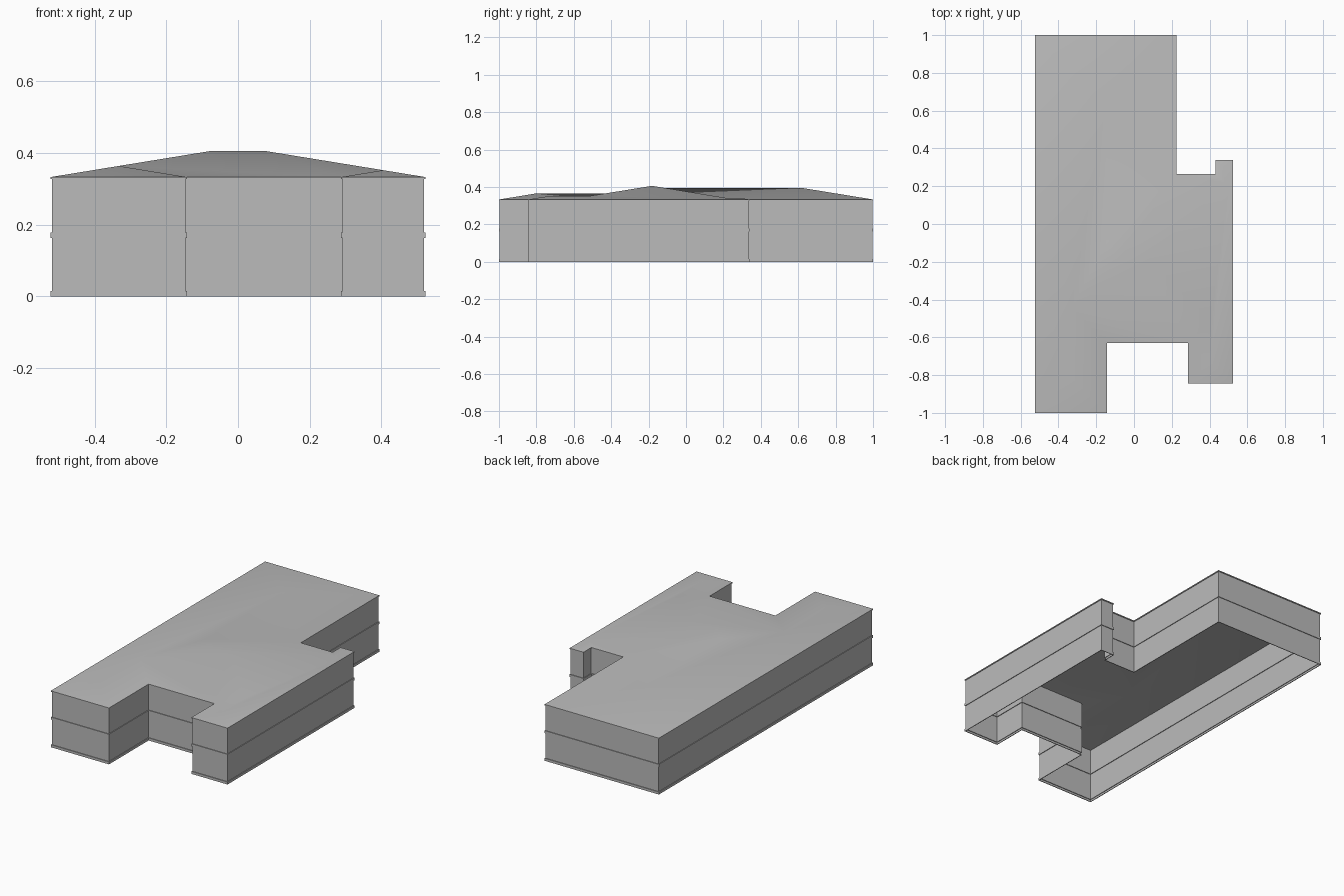
import bpy
from mathutils import Vector

cube = bpy.data.objects.get("Cube")
if cube:
    bpy.data.objects.remove(cube, do_unlink=True)

EAVE, PEAK, LIP = 0.333, 0.406, 0.004

# Outer footprint, counter-clockwise from the front right corner
OUTLINE = [(-.523, -1), (-.143, -1), (-.143, -.63), (.287, -.63),
           (.287, -.845), (.523, -.845), (.523, .34), (.432, .34),
           (.432, .266), (.224, .266), (.224, 1), (-.523, 1)]
CORNERS = [Vector(p) for p in OUTLINE]
COUNT = len(CORNERS)

grey = bpy.data.materials.new("plain_grey")
grey.use_nodes = True
grey.diffuse_color = (0.5, 0.5, 0.5, 1)
grey.node_tree.nodes["Principled BSDF"].inputs["Base Color"].default_value = (0.5, 0.5, 0.5, 1)


def inset(i, d):
    """Footprint corner i moved inward by d from both its edges."""
    into = (CORNERS[i] - CORNERS[i - 1]).normalized()
    out = (CORNERS[(i + 1) % COUNT] - CORNERS[i]).normalized()
    n = into + out
    return CORNERS[i] + Vector((-n.y, n.x)) * d


def make(name, verts, faces):
    mesh = bpy.data.meshes.new(name)
    mesh.from_pydata(verts, [], faces)
    mesh.materials.append(grey)
    obj = bpy.data.objects.new(name, mesh)
    bpy.context.collection.objects.link(obj)
    return obj


# Walls: one profile with base, middle and eave bands, swept round the footprint
profile = [(LIP, 0)]
for low, high in ((0, .015), (.163, .178), (.327, EAVE)):
    if low:
        profile.append((LIP, low))
    profile += [(0, low), (0, high)]
    if high < EAVE:
        profile.append((LIP, high))
verts = [(*inset(i, d), z) for d, z in profile for i in range(COUNT)]
faces = []
for row in range(len(profile) - 1):
    for i in range(COUNT):
        j = (i + 1) % COUNT
        a, b = row * COUNT, (row + 1) * COUNT
        faces.append((a + i, a + j, b + j, b + i))
make("walls_with_bands", verts, faces)

# Hipped roof: equal slopes rise from every eave and meet on ridges
A, B, C, D, E, F, G, H, I, J, K, L = range(COUNT)
half_depth = (CORNERS[J].y - CORNERS[C].y) / 2
slope = (PEAK - EAVE) / half_depth
roof = [(*p, EAVE) for p in CORNERS]


def node(p, d):
    roof.append((p.x, p.y, EAVE + slope * d))
    return len(roof) - 1


def wing_ridge(end, far, inner):
    """Ridge from a wing's end edge to where it meets the main roof."""
    d = (CORNERS[end] - CORNERS[far]).length / 2
    return node(inset(end, d), d), node(inset(inner, d), d)


step_tip, step_foot = wing_ridge(G, H, I)
east_tip, east_foot = wing_ridge(F, E, D)
west_tip, west_foot = wing_ridge(A, B, C)
back_tip, back_foot = wing_ridge(L, K, J)
mid_y = CORNERS[C].y + half_depth
peak_w = node(Vector((CORNERS[A].x + half_depth, mid_y)), half_depth)
peak_e = node(Vector((CORNERS[F].x - half_depth, mid_y)), half_depth)

slopes = [
    (A, B, west_tip),
    (B, C, west_foot, west_tip),
    (C, D, east_foot, peak_e, peak_w, west_foot),
    (D, E, east_tip, east_foot),
    (E, F, east_tip),
    (F, G, step_tip, step_foot, peak_e, east_foot, east_tip),
    (G, H, step_tip),
    (H, I, step_foot, step_tip),
    (I, J, back_foot, peak_w, peak_e, step_foot),
    (J, K, back_tip, back_foot),
    (K, L, back_tip),
    (L, A, west_tip, west_foot, peak_w, back_foot, back_tip),
]
make("hipped_roof", roof, slopes).data.shade_smooth()
